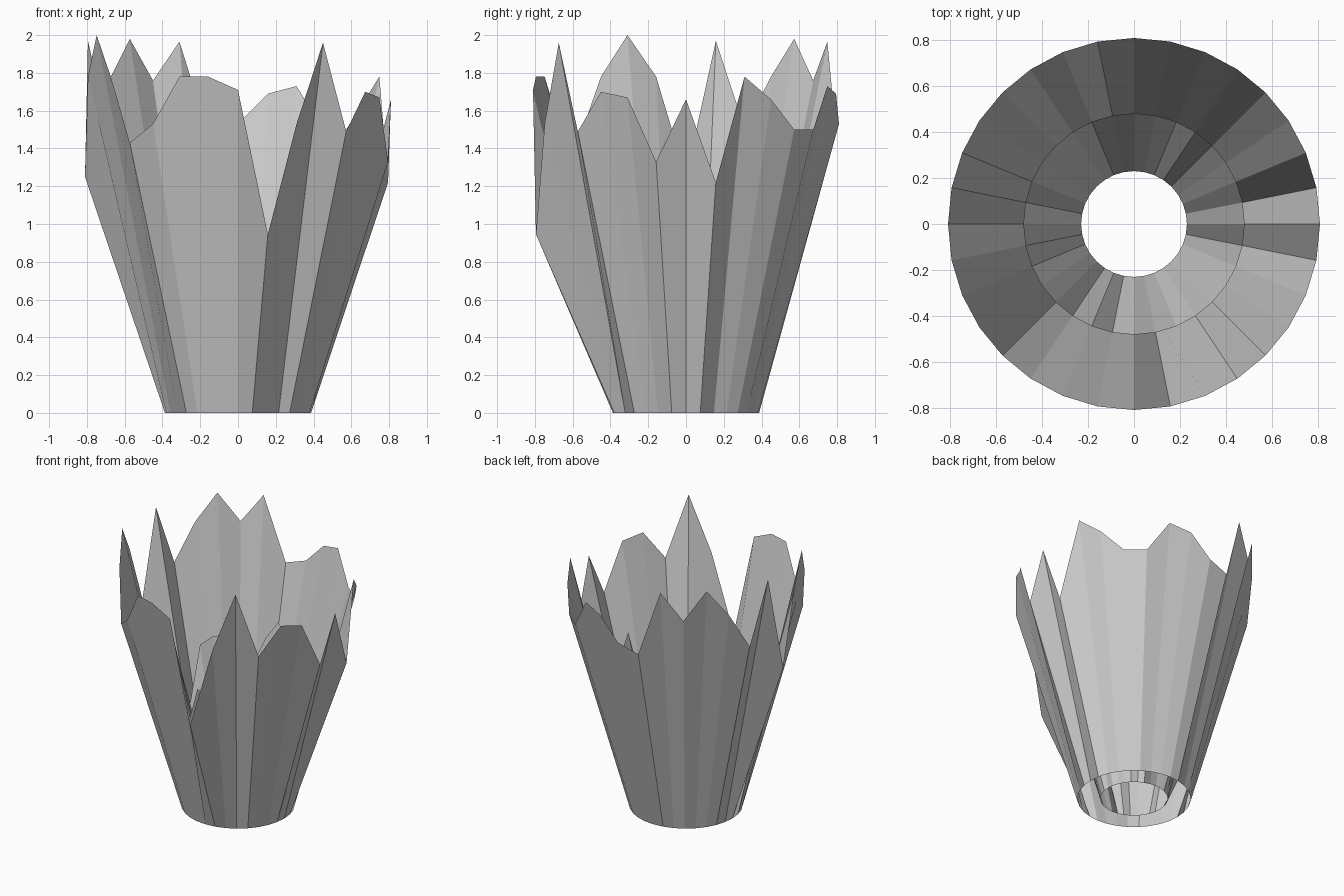
import bpy
import bmesh
from math import cos, sin, pi

cube = bpy.data.objects.get("Cube")
if cube:
    bpy.data.objects.remove(cube, do_unlink=True)

# Single grey stone colour
stone = bpy.data.materials.new("grey_stone")
stone.use_nodes = True
GREY = (0.6, 0.6, 0.6, 1)
stone.diffuse_color = GREY
stone.node_tree.nodes["Principled BSDF"].inputs["Base Color"].default_value = GREY

# Jagged rim heights, counter-clockwise from +x
RIM = [1.66, 1.22, 1.78, 1.66, 1.50, 1.50, 1.73, 1.69,
       1.53, 1.48, 1.965, 1.76, 1.98, 1.78, 1.51, 1.97,
       1.25, 1.78, 2.0, 1.78, 1.43, 1.53, 1.78, 1.78,
       1.71, 0.945, 1.53, 1.96, 1.49, 1.70, 1.67, 1.33]
BASE_RADIUS, RIM_RADIUS = 0.387, 0.81


def spiky_shell(name, scale, turn):
    """Open flared ring of facets with a jagged rim, turned by whole facets."""
    bm = bmesh.new()
    n = len(RIM)
    low, high = [], []
    for i, height in enumerate(RIM):
        a = 2 * pi * (i + turn) / n
        for ring, r, z in ((low, BASE_RADIUS, 0), (high, RIM_RADIUS, height)):
            ring.append(bm.verts.new((scale * r * cos(a), scale * r * sin(a), scale * z)))
    for i in range(n):
        j = (i + 1) % n
        bm.faces.new((low[i], low[j], high[j], high[i]))
    mesh = bpy.data.meshes.new(name)
    bm.to_mesh(mesh)
    bm.free()
    mesh.materials.append(stone)
    obj = bpy.data.objects.new(name, mesh)
    bpy.context.collection.objects.link(obj)
    return obj


# Large outer ring and a smaller turned copy nested inside
spiky_shell("outer_spikes", 1.0, 0)
spiky_shell("inner_spikes", 0.595, -10)
